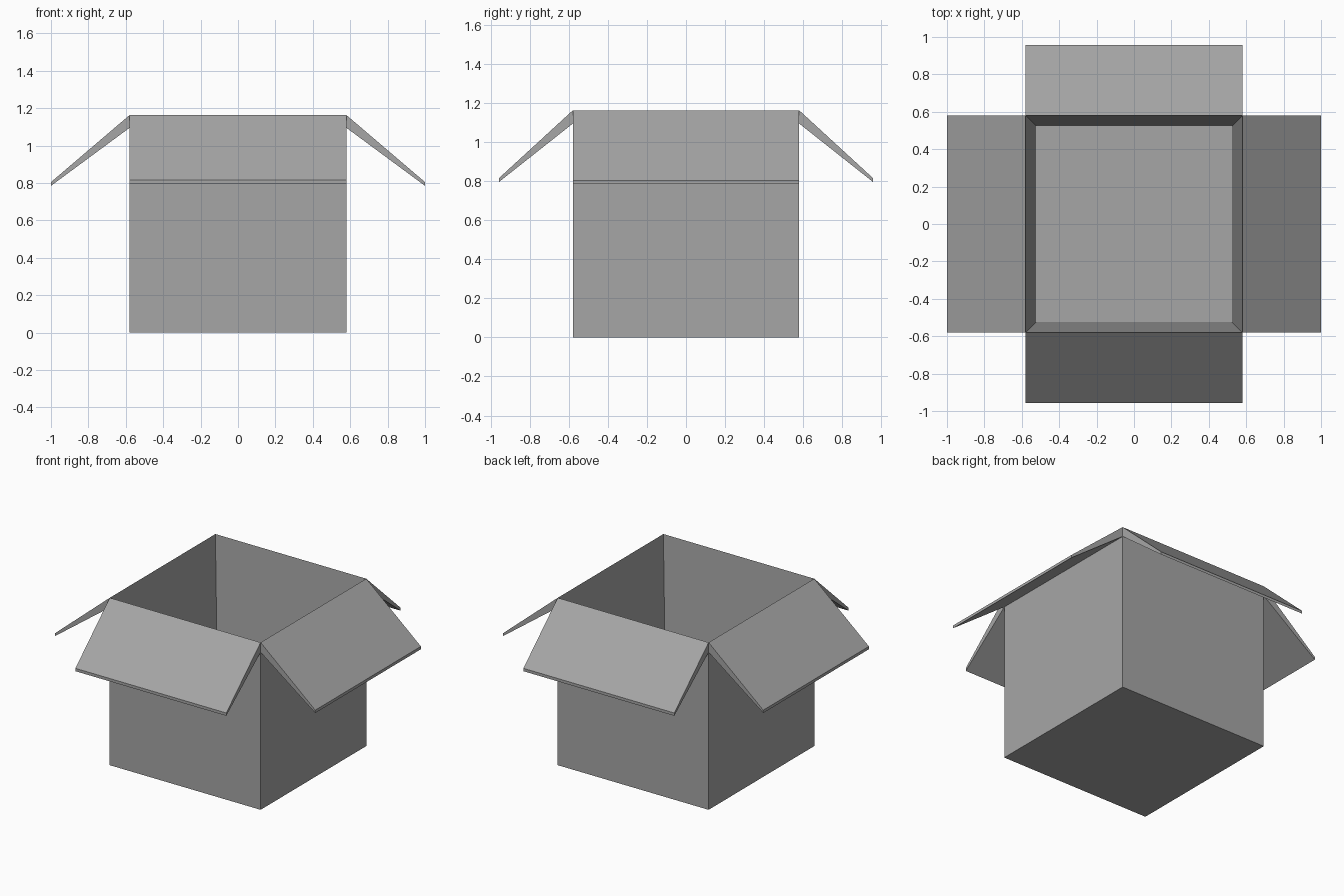
import bpy
import bmesh
from mathutils import Matrix, Vector
from math import radians

HALF = 0.58       # half width of the box
HEIGHT = 1.163    # rim height
WALL = 0.08       # wall thickness at the floor

old = bpy.data.objects.get("Cube")
if old:
    bpy.data.objects.remove(old, do_unlink=True)

grey = bpy.data.materials.new("cardboard grey")
grey.use_nodes = True
color = (0.38, 0.38, 0.38, 1)
grey.diffuse_color = color
grey.node_tree.nodes["Principled BSDF"].inputs["Base Color"].default_value = color


def add_object(name, bm):
    mesh = bpy.data.meshes.new(name)
    bm.to_mesh(mesh)
    bm.free()
    mesh.materials.append(grey)
    obj = bpy.data.objects.new(name, mesh)
    bpy.context.collection.objects.link(obj)
    return obj


def make_box():
    bm = bmesh.new()
    bmesh.ops.create_cube(bm, size=1)
    bmesh.ops.scale(bm, vec=(2 * HALF, 2 * HALF, HEIGHT), verts=bm.verts)
    bmesh.ops.translate(bm, vec=(0, 0, HEIGHT / 2), verts=bm.verts)
    # Sink the top face, leaving inner walls that taper to a sharp rim
    top = max(bm.faces, key=lambda f: f.calc_center_median().z)
    bmesh.ops.inset_region(bm, faces=[top], thickness=WALL)
    for v in top.verts:
        v.co.z = WALL
    return add_object("box_body", bm)


def make_flap(name, angle, reach, tip_top):
    # Wedge profile in the x-z plane, swept along the box side
    profile = [(HALF, HEIGHT), (reach, tip_top),
               (reach, tip_top - 0.02), (HALF, HEIGHT - 0.068)]
    bm = bmesh.new()
    verts = [bm.verts.new((x, -HALF, z)) for x, z in profile]
    face = bm.faces.new(verts)
    swept = bmesh.ops.extrude_face_region(bm, geom=[face])["geom"]
    bmesh.ops.translate(bm, vec=(0, 2 * HALF, 0),
                        verts=[g for g in swept if isinstance(g, bmesh.types.BMVert)])
    bmesh.ops.recalc_face_normals(bm, faces=bm.faces)
    # Drop the hidden face that rests against the wall
    hinge = min(bm.faces, key=lambda f: f.calc_center_median().x)
    bmesh.ops.delete(bm, geom=[hinge], context="FACES_ONLY")
    bmesh.ops.transform(bm, matrix=Matrix.Rotation(radians(angle), 4, "Z"), verts=bm.verts)
    return add_object(name, bm)


make_box()
# Side flaps reach further out than the front and back flaps
for name, angle, reach, tip in (("left_flap", 0, 1.0, 0.805),
                                ("back_flap", 90, 0.957, 0.817),
                                ("right_flap", 180, 1.0, 0.805),
                                ("front_flap", 270, 0.957, 0.817)):
    make_flap(name, angle, reach, tip)
